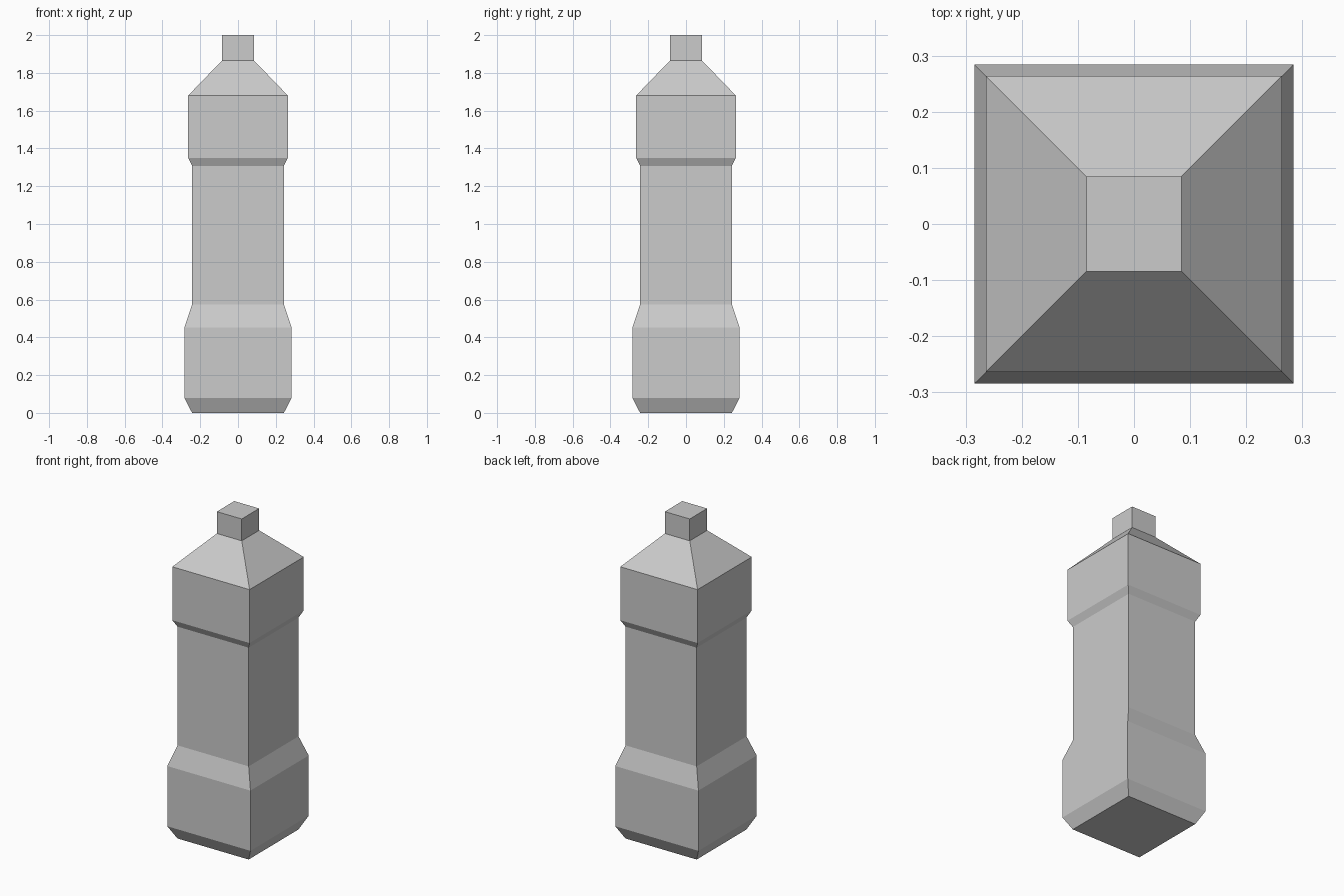
import bpy, bmesh

if "Cube" in bpy.data.objects:
    bpy.data.objects.remove(bpy.data.objects["Cube"])

# Bottle outline: (half width, height) of each square ring, bottom to top
PROFILE = [
    (0.243, 0.0), (0.284, 0.08),      # chamfered foot
    (0.284, 0.452), (0.243, 0.575),   # base block and taper
    (0.243, 1.308), (0.264, 1.35),    # grip and step out
    (0.264, 1.68), (0.085, 1.865),    # upper block and shoulder
    (0.085, 2.0),                     # neck
]
CORNERS = [(-1, -1), (1, -1), (1, 1), (-1, 1)]


def loft_square(name, profile):
    """Stack square rings, bridge them and cap both ends."""
    bm = bmesh.new()
    rings = [[bm.verts.new((sx * r, sy * r, z)) for sx, sy in CORNERS]
             for r, z in profile]
    for low, high in zip(rings, rings[1:]):
        for i in range(4):
            j = (i + 1) % 4
            bm.faces.new((low[i], low[j], high[j], high[i]))
    bm.faces.new(rings[0][::-1])
    bm.faces.new(rings[-1])
    mesh = bpy.data.meshes.new(name)
    bm.to_mesh(mesh)
    bm.free()
    obj = bpy.data.objects.new(name, mesh)
    bpy.context.collection.objects.link(obj)
    return obj


# Square bottle with its neck
loft_square("bottle", PROFILE)
